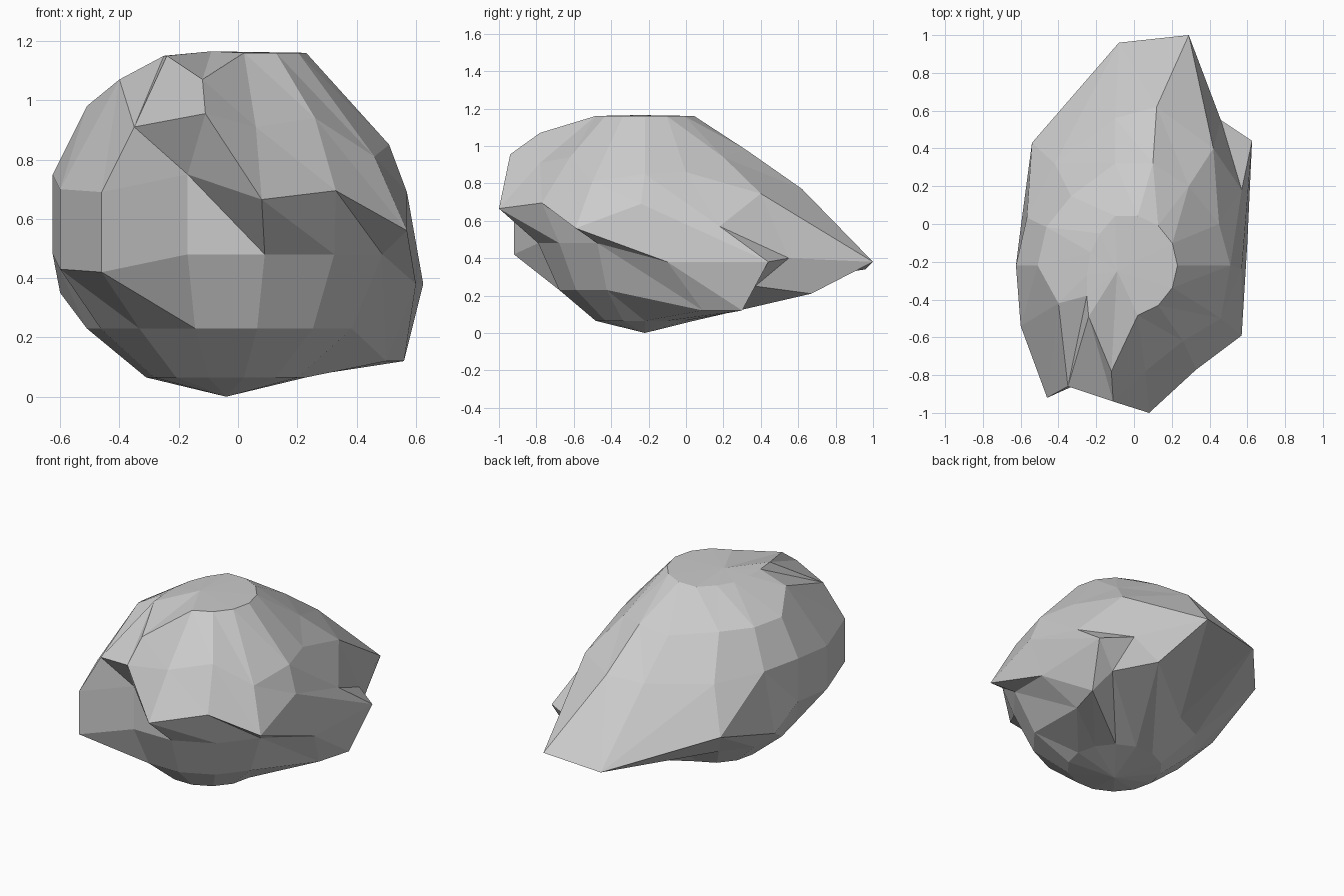
import bpy, bmesh
from math import sin, cos, pi

if "Cube" in bpy.data.objects:
    bpy.data.objects.remove(bpy.data.objects["Cube"])

SEG = 14
CX, CY = -0.04, -0.22
# Round boulder profile: ring radius and height, flattened on top
PROFILE = [(0.27, 0.065), (0.47, 0.23), (0.585, 0.48),
           (0.585, 0.75), (0.47, 0.98), (0.27, 1.16)]

bm = bmesh.new()
rings = []
for r, z in PROFILE:
    ring = []
    for i in range(SEG):
        a = (i + 0.5) * 2 * pi / SEG      # counted from the front towards +x
        ring.append(bm.verts.new((CX + r * sin(a), CY - r * cos(a), z)))
    rings.append(ring)
bottom = bm.verts.new((CX, CY, 0))
top = bm.verts.new((-.09, -.25, 1.165))


def chip(ring, **points):
    """Pull single corners of a ring to make ledges and chips."""
    for name, co in points.items():
        rings[ring][int(name[1:])].co = co


# Underside: ledge foot on the right, keel towards the back
chip(1, p3=(.5, .09, .12), p4=(.56, .30, .12), p5=(.47, .37, .25),
     p6=(.38, .67, .21))
# Lower belt: right ledge, back point, front left block
chip(2, p3=(.60, -.10, .38), p4=(.625, .44, .38), p5=(.46, .55, .40),
     p6=(.29, 1.0, .38), p7=(-.08, .96, .34), p8=(-.54, .43, .48),
     p9=(-.60, -.02, .35), p11=(-.60, -.54, .43), p12=(-.46, -.92, .42))
# Upper belt: front overhang, back slope
chip(3, p0=(.08, -1.0, .665), p1=(.33, -.77, .695), p2=(.57, -.59, .56),
     p3=(.57, -.24, .69), p4=(.57, .18, .57), p5=(.42, .40, .745),
     p6=(.12, .62, .77), p7=(-.10, .56, .75), p8=(-.42, .32, .74),
     p11=(-.60, -.54, .70), p12=(-.46, -.92, .69))
# Shoulder
chip(4, p0=(.06, -.78, .91), p1=(.26, -.62, .94), p2=(.46, -.50, .81),
     p3=(.51, -.22, .85), p4=(.45, .0, .86), p5=(.29, .2, .94),
     p6=(.10, .32, .98), p7=(-.10, .32, .96), p11=(-.40, -.42, 1.07),
     p12=(-.35, -.86, .91), p13=(-.11, -.94, .955))
# Crown: softer left side and the notch at the front
chip(5, p8=(-.18, -.05, 1.155), p9=(-.23, -.15, 1.15), p10=(-.25, -.27, 1.15),
     p11=(-.25, -.38, 1.15), p12=(-.24, -.49, 1.15), p13=(-.12, -.78, 1.07))

# Skin of triangles between the rings, plus both ends
OTHER_DIAGONAL = {(2, 7), (2, 8)}
for i in range(SEG):
    j = (i + 1) % SEG
    for k, (lo, hi) in enumerate(zip(rings, rings[1:])):
        if (k, i) in OTHER_DIAGONAL:
            bm.faces.new((lo[i], lo[j], hi[j]))
            bm.faces.new((lo[i], hi[j], hi[i]))
        else:
            bm.faces.new((lo[i], lo[j], hi[i]))
            bm.faces.new((lo[j], hi[j], hi[i]))
    bm.faces.new((bottom, rings[0][j], rings[0][i]))
    bm.faces.new((top, rings[-1][i], rings[-1][j]))
bmesh.ops.recalc_face_normals(bm, faces=bm.faces)

mesh = bpy.data.meshes.new("boulder")
bm.to_mesh(mesh)
bm.free()
boulder = bpy.data.objects.new("boulder", mesh)
bpy.context.collection.objects.link(boulder)
